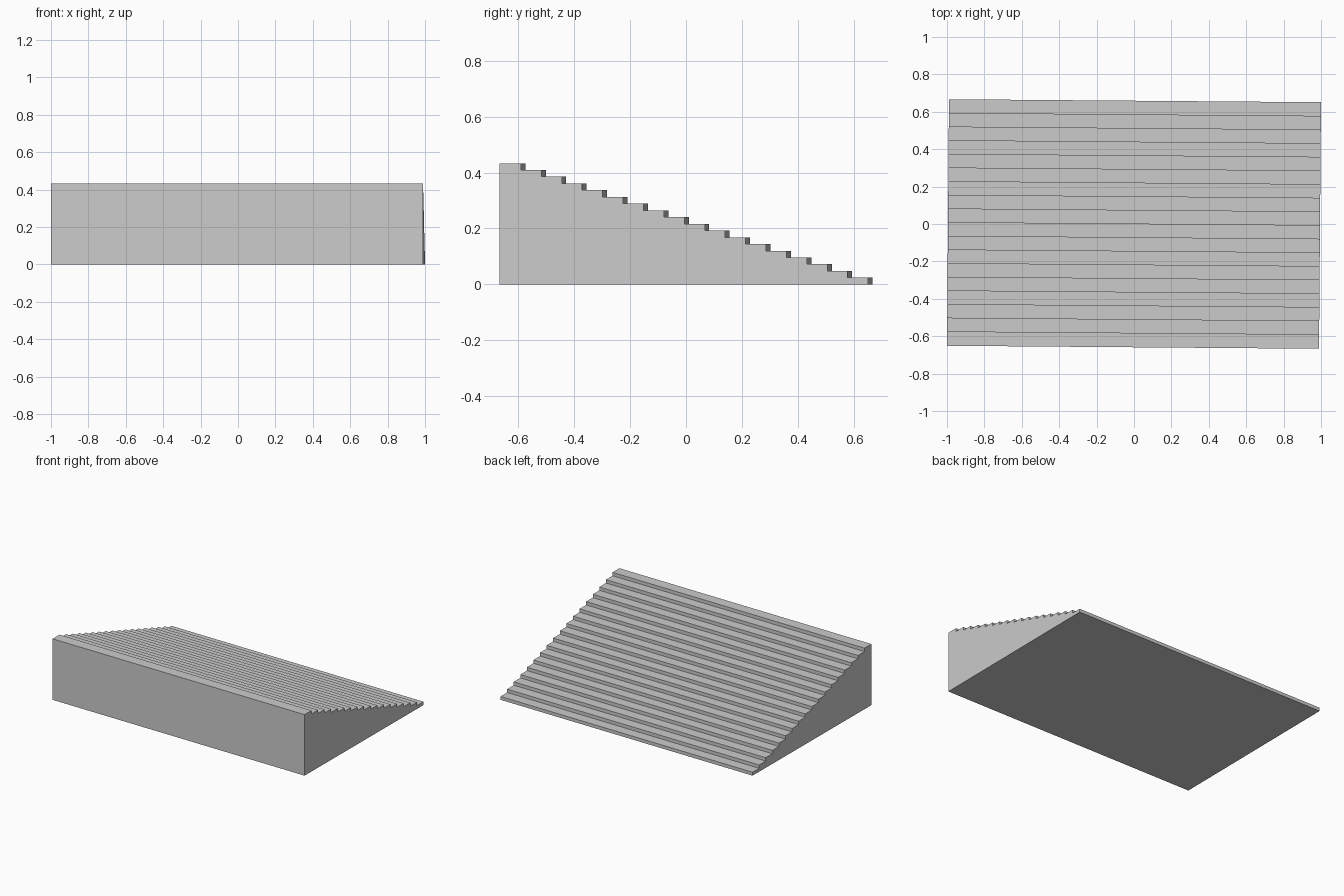
import bpy
import bmesh
from mathutils import Matrix

cube = bpy.data.objects.get("Cube")
if cube:
    bpy.data.objects.remove(cube, do_unlink=True)

STEPS = 18
WIDTH, DEPTH, HEIGHT = 1.989, 1.318, 0.433
TREAD = 0.073
RISE = HEIGHT / STEPS
TURN = -0.008

grey = bpy.data.materials.new("plain grey")
grey.use_nodes = True
colour = (0.6, 0.6, 0.6, 1)
grey.diffuse_color = colour
grey.node_tree.nodes["Principled BSDF"].inputs["Base Color"].default_value = colour

# Stepped side profile, from the tall front to the low back
profile = [(-DEPTH / 2, 0), (DEPTH / 2, 0)]
for i in range(STEPS):
    y = DEPTH / 2 - i * TREAD
    if i:
        profile.append((y, i * RISE))
    profile.append((y, (i + 1) * RISE))
profile.append((-DEPTH / 2, HEIGHT))

# Extrude the profile across the width, turned slightly about z
bm = bmesh.new()
side = bm.faces.new([bm.verts.new((-WIDTH / 2, y, z)) for y, z in profile])
grown = bmesh.ops.extrude_face_region(bm, geom=[side])
verts = [v for v in grown["geom"] if isinstance(v, bmesh.types.BMVert)]
bmesh.ops.translate(bm, verts=verts, vec=(WIDTH, 0, 0))
if not any(f.normal.x < -0.9 for f in bm.faces):
    bm.faces.new([v for v in bm.verts if v.co.x < 0])
bmesh.ops.recalc_face_normals(bm, faces=bm.faces)
bmesh.ops.transform(bm, matrix=Matrix.Rotation(TURN, 4, "Z"), verts=bm.verts)

mesh = bpy.data.meshes.new("staircase")
bm.to_mesh(mesh)
bm.free()
mesh.materials.append(grey)
staircase = bpy.data.objects.new("staircase", mesh)
bpy.context.collection.objects.link(staircase)
